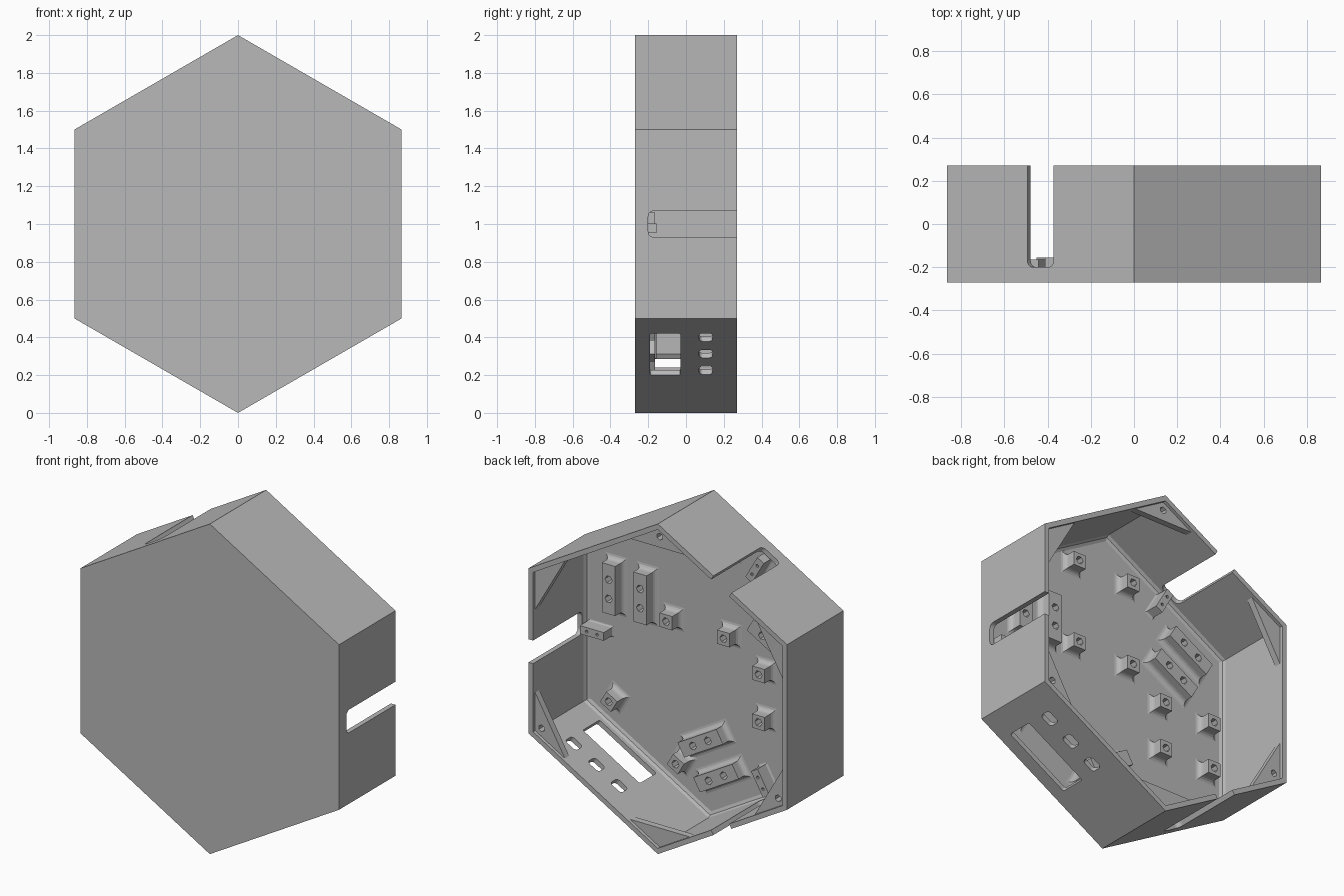
import bpy, bmesh
from math import sin, cos, radians, pi, sqrt

if "Cube" in bpy.data.objects:
    bpy.data.objects.remove(bpy.data.objects["Cube"])

grey = bpy.data.materials.new("plain_grey")
grey.use_nodes = True
grey.diffuse_color = (0.48, 0.48, 0.48, 1)
grey.node_tree.nodes["Principled BSDF"].inputs["Base Color"].default_value = (0.48, 0.48, 0.48, 1)

FRONT, BACK, FLOOR, WALL = -0.27, 0.27, -0.24, 0.03
APOTHEM = sqrt(3) / 2


def loft(name, rings, angle=0):
    """Closed solid through rings of (radial, tangential, depth) points, turned by angle."""
    a = radians(angle)
    bm = bmesh.new()
    loops = [[bm.verts.new((r * cos(a) - t * sin(a), y, 1 + r * sin(a) + t * cos(a)))
              for r, t, y in ring] for ring in rings]
    n = len(loops[0])
    for low, high in zip(loops, loops[1:]):
        for i in range(n):
            j = (i + 1) % n
            bm.faces.new((low[i], low[j], high[j], high[i]))
    bm.faces.new(loops[0])
    bm.faces.new(loops[-1])
    bmesh.ops.recalc_face_normals(bm, faces=bm.faces)
    mesh = bpy.data.meshes.new(name)
    bm.to_mesh(mesh)
    bm.free()
    mesh.materials.append(grey)
    ob = bpy.data.objects.new(name, mesh)
    bpy.context.collection.objects.link(ob)
    return ob


def cut(ob, cutters):
    for c in cutters:
        c.hide_render = True
        mod = ob.modifiers.new("cut", 'BOOLEAN')
        mod.operation = 'DIFFERENCE'
        mod.solver = 'EXACT'
        mod.object = c
        bpy.context.view_layer.objects.active = ob
        bpy.ops.object.modifier_apply(modifier=mod.name)
        bpy.data.objects.remove(c)


def hexagon(radius, y):
    return [(radius * cos(radians(30 + 60 * k)), radius * sin(radians(30 + 60 * k)), y)
            for k in range(6)]


def wall_cutter(angle, t0, t1, y0, y1, rad):
    """Rounded rectangle pushed through one side wall."""
    outline = []
    for k, (t, y) in enumerate([(t1 - rad, y1 - rad), (t0 + rad, y1 - rad),
                                (t0 + rad, y0 + rad), (t1 - rad, y0 + rad)]):
        for s in range(6):
            a = (k + s / 5) * pi / 2
            outline.append((t + rad * cos(a), y + rad * sin(a)))
    return loft("cutter", [[(r, t, y) for t, y in outline] for r in (0.78, 0.95)], angle)


def hole(r, t, angle, radius, y0, y1, sides=6):
    ring = [(r + radius * cos(2 * pi * k / sides), t + radius * sin(2 * pi * k / sides))
            for k in range(sides)]
    return loft("cutter", [[(u, v, y) for u, v in ring] for y in (y0, y1)], angle)


def block(name, r, t, hr, ht, top, angle, flare=0.03):
    """Box rising from the floor with a concave flare at its foot."""
    profile = [(FLOOR - 0.005, flare), (FLOOR, flare)]
    for s in range(1, 5):
        a = s / 4 * pi / 2
        profile.append((FLOOR + flare * (1 - cos(a)), flare * (1 - sin(a))))
    profile.append((top, 0))
    rings = [[(r + i * (hr + e), t + j * (ht + e), y)
              for i, j in ((1, 1), (-1, 1), (-1, -1), (1, -1))] for y, e in profile]
    return loft(name, rings, angle)


# Hexagonal tray, open at the back, with a small fillet round the floor
inner = 1 - WALL / APOTHEM
shell = loft("case_shell", [
    hexagon(inner - 0.03, FLOOR), hexagon(inner - 0.01, FLOOR + 0.008),
    hexagon(inner, FLOOR + 0.025), hexagon(inner, BACK),
    hexagon(1, BACK), hexagon(1, FRONT)])

# Cable slots in three walls, connector window and three vents in another
cut(shell, [wall_cutter(a, -0.07, 0.07, -0.2, 0.4, 0.03) for a in (0, 120, 240)])
cut(shell, [wall_cutter(300, -0.1, 0.34, -0.19, -0.03, 0.012)])
cut(shell, [wall_cutter(300, t - 0.042, t + 0.042, 0.07, 0.14, 0.02)
            for t in (-0.05, 0.125, 0.3)])

# Corner gussets, every other one drilled for a lid screw
for k in range(6):
    angle = 30 + 60 * k
    tri = [(0.98, 0), (0.85, 0.222), (0.85, -0.222)]
    gusset = loft(f"corner_gusset_{k + 1}", [
        [(r, t, 0.25) for r, t in tri],
        [(r, t, y) for (r, t), y in zip(tri, (0.1, 0.21, 0.21))]], angle)
    if k % 2:
        cut(gusset, [hole(0.915, 0, angle, 0.021, 0.16, 0.3)])

# Circuit board posts: two boards square to the case, one along the window wall
TOP = -0.165
posts = [(x, z, 0) for x in (0.25, -0.135) for z in (0.69, 0.175)]
posts += [(x, z, 0) for x in (-0.37, -0.715) for z in (0.02, -0.27)]
posts += [(0.675, t, 300) for t in (0.343, -0.174)]
for k, (r, t, angle) in enumerate(posts):
    post = block(f"board_post_{k + 1}", r, t, 0.042, 0.042, TOP, angle)
    cut(post, [hole(r, t, angle, 0.024, -0.225, 0)])

# Paired mounting bars and a cable tie block beside each slot
for k, angle in enumerate((0, 120, 240)):
    for side, r in (("outer", 0.635), ("inner", 0.424)):
        bar = block(f"{side}_mounting_bar_{k + 1}", r, 0.268, 0.045, 0.15, TOP, angle)
        cut(bar, [hole(r, 0.268 + d, angle, 0.024, -0.225, 0) for d in (-0.058, 0.058)])
    tie = block(f"cable_tie_block_{k + 1}", 0.74, -0.022, 0.08, 0.025, -0.155, angle, 0.01)
    cut(tie, [hole(0.74 + d, -0.022, angle, 0.009, -0.22, 0, 8) for d in (-0.035, 0.035)])
